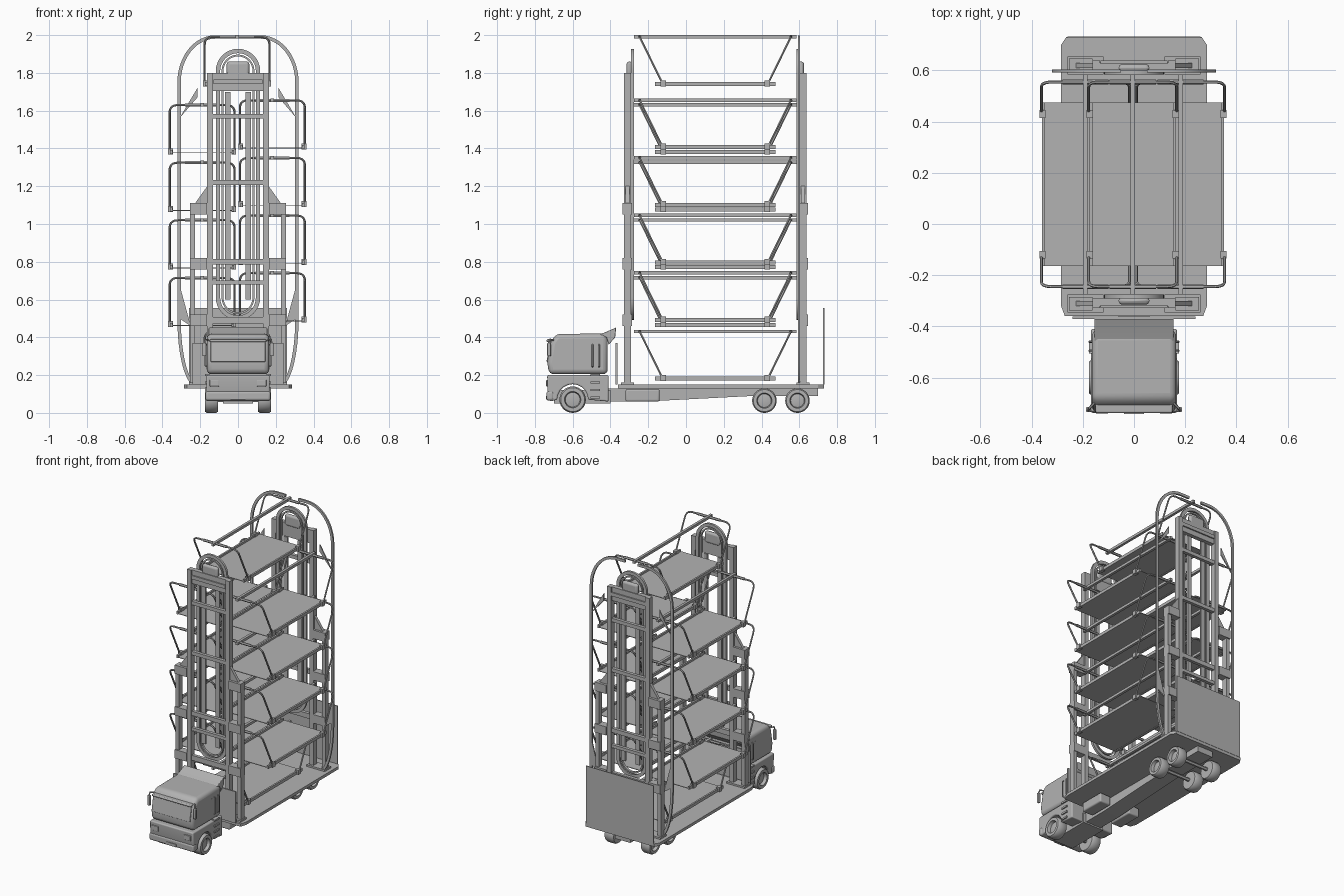
import bpy, bmesh
from math import sin, cos, pi, radians
from mathutils import Vector

if "Cube" in bpy.data.objects:
    bpy.data.objects.remove(bpy.data.objects["Cube"])

grey = bpy.data.materials.new("plain grey")
grey.use_nodes = True
grey.diffuse_color = (0.45, 0.45, 0.45, 1)
grey.node_tree.nodes["Principled BSDF"].inputs["Base Color"].default_value = (0.45, 0.45, 0.45, 1)
smooth_parts = []
MID = 0.155          # y of the middle of the parking frame


def finish(name, bm, bevel=0, smooth=False):
    bmesh.ops.recalc_face_normals(bm, faces=bm.faces)
    mesh = bpy.data.meshes.new(name)
    bm.to_mesh(mesh)
    bm.free()
    mesh.materials.append(grey)
    ob = bpy.data.objects.new(name, mesh)
    bpy.context.collection.objects.link(ob)
    if bevel:
        mod = ob.modifiers.new("rounded edges", "BEVEL")
        mod.width, mod.segments, mod.limit_method = bevel, 4, "ANGLE"
        mod.angle_limit = radians(40)
    if bevel or smooth:
        smooth_parts.append(ob)
    return ob


def prism(name, pts, axis, a, b, bevel=0):
    """Extrude an outline along x, y or z."""
    def place(p, t):
        v = list(p)
        v.insert("xyz".index(axis), t)
        return v
    bm = bmesh.new()
    face = bm.faces.new([bm.verts.new(place(p, a)) for p in pts])
    out = bmesh.ops.extrude_face_region(bm, geom=[face])
    shift = Vector(place((0, 0), b - a))
    bmesh.ops.translate(bm, vec=shift, verts=[v for v in out["geom"] if isinstance(v, bmesh.types.BMVert)])
    return finish(name, bm, bevel)


def box(name, x, y, z, bevel=0):
    x, y, z = sorted(x), sorted(y), sorted(z)
    return prism(name, [(x[0], y[0]), (x[1], y[0]), (x[1], y[1]), (x[0], y[1])], "z", z[0], z[1], bevel)


def strip(name, pts, width, y0, y1, closed=False):
    """Flat band following a path in the xz plane."""
    bm, rings, n = bmesh.new(), [], len(pts)
    for i, p in enumerate(pts):
        before = pts[i - 1] if closed or i else p
        after = pts[(i + 1) % n] if closed or i < n - 1 else p
        d = (Vector(after) - Vector(before)).normalized() * width / 2
        rings.append([bm.verts.new((p[0] + s * d.y, y, p[1] - s * d.x))
                      for s, y in ((1, y0), (1, y1), (-1, y1), (-1, y0))])
    for i in range(n if closed else n - 1):
        a, b = rings[i], rings[(i + 1) % n]
        for k in range(4):
            j = (k + 1) % 4
            bm.faces.new((a[k], a[j], b[j], b[k]))
    if not closed:
        bm.faces.new(rings[0])
        bm.faces.new(rings[-1])
    return finish(name, bm, 0, True)


def tube(name, pts, r, fillet=0):
    """Round rod through points, with softened corners."""
    pts = [Vector(p) for p in pts]
    path = [pts[0]]
    for a, b, c in zip(pts, pts[1:], pts[2:]):
        p, q = b + (a - b).normalized() * fillet, b + (c - b).normalized() * fillet
        path += [p.lerp(b, t / 5).lerp(b.lerp(q, t / 5), t / 5) for t in range(6)] if fillet else [b]
    path.append(pts[-1])
    cu = bpy.data.curves.new(name, "CURVE")
    cu.dimensions, cu.bevel_depth, cu.bevel_resolution, cu.use_fill_caps = "3D", r, 1, True
    sp = cu.splines.new("POLY")
    sp.points.add(len(path) - 1)
    for point, co in zip(sp.points, path):
        point.co = (*co, 1)
    temp = bpy.data.objects.new(name, cu)
    bm = bmesh.new()
    mesh = bpy.data.meshes.new_from_object(temp)
    bm.from_mesh(mesh)
    bpy.data.objects.remove(temp)
    return finish(name, bm, 0, True)


def wheel(name, x0, x1, y, r):
    """Tyre and dished rim turned around the axle."""
    w = x1 - x0
    section = [(x0, 0), (x0, r * .5), (x0, r * .9), (x0 + w * .15, r), (x1 - w * .15, r),
               (x1, r * .9), (x1, r * .62), (x1 - w * .3, r * .55), (x1 - w * .2, 0)]
    bm = bmesh.new()
    vs = [bm.verts.new((x, y, r + h)) for x, h in section]
    edges = [bm.edges.new(e) for e in zip(vs, vs[1:])]
    bmesh.ops.spin(bm, geom=vs + edges, cent=(0, y, r), axis=(1, 0, 0), angle=2 * pi, steps=32)
    bmesh.ops.remove_doubles(bm, verts=bm.verts, dist=1e-5)
    finish(name, bm, 0, True)


# Truck bed, chassis and end boards
prism("bed", [(-.27, -.36), (.27, -.36), (.285, -.32), (.285, .70), (.265, .73), (-.265, .73),
              (-.285, .70), (-.285, -.32)], "z", .13, .15)
box("tail_board", (-.26, .26), (.726, .732), (.15, .555))
box("head_board", (-.24, .24), (-.372, -.362), (.15, .37))
prism("chassis_spine", [(-.42, .06), (-.22, .06), (.36, .09), (.70, .09), (.70, .13), (-.42, .13)],
      "x", -.06, .06)
box("front_chassis", (-.08, .08), (-.7, -.4), (.05, .12))

# Cab: lower body with wheel arch, upper body, visor and roof fairing
arch = [(-.60 + .082 * cos(a * pi / 10), .07 + .082 * sin(a * pi / 10)) for a in range(11)]
prism("cab_lower", [(-.41, .06)] + arch + [(-.72, .06), (-.732, .09), (-.735, .20), (-.41, .20)],
      "x", -.168, .168, .008)
prism("cab_upper", [(-.725, .205), (-.735, .27), (-.715, .38), (-.685, .418), (-.43, .42), (-.415, .39),
                    (-.415, .205)], "x", -.165, .165, .025)
prism("windscreen", [(-.739, .27), (-.72, .375), (-.71, .375), (-.73, .27)], "x", -.145, .145, .004)
box("sun_visor", (-.15, .15), (-.738, -.70), (.375, .39), .006)
box("bumper", (-.172, .172), (-.738, -.70), (.065, .115), .012)
prism("roof_fairing", [(-.46, .415), (-.42, .43), (-.37, .452), (-.375, .40), (-.41, .36), (-.42, .40)],
      "x", -.155, .155, .004)
box("number_plate", (-.04, .04), (-.742, -.735), (.07, .09))

for s, side in ((1, "left"), (-1, "right")):
    wheel(side + "_front_wheel", s * .105, s * .175, -.60, .07)
    for y in (.415, .59):
        wheel(side + "_rear_wheel", s * .105, s * .175, y, .065)
    box(side + "_fuel_tank", (s * .075, s * .16), (-.32, -.14), (.06, .125), .01)
    tube(side + "_mirror_arm", [(s * .155, -.70, .385), (s * .175, -.72, .39), (s * .18, -.73, .36)], .005)
    box(side + "_mirror", (s * .168, s * .188), (-.735, -.715), (.30, .37), .005)
    for y in (-.495, -.46):
        tube(side + "_grab_handle", [(s * .16, y, .24), (s * .174, y, .25), (s * .174, y, .355),
                                     (s * .16, y, .365)], .004)
    for z in (.075, .115, .155, .195):
        box(side + "_cab_step", (s * .15, s * .176), (-.505, -.455), (z, z + .012))
    box(side + "_door_seam", (s * .164, s * .167), (-.53, -.525), (.23, .36))
    box(side + "_headlight", (s * .10, s * .15), (-.74, -.73), (.14, .175), .003)
for y in (-.60, .415, .59):
    tube("axle", [(-.11, y, .067), (.11, y, .067)], .012)

# Two lifting towers, one at each end of the bed
def stadium(r, low, high, n=16):
    top = [(r * cos(a * pi / n), high + r * sin(a * pi / n)) for a in range(n + 1)]
    return top + [(-x, low - (z - high)) for x, z in top]


for e, end in ((-1, "front"), (1, "rear")):
    def span(a, b):
        return (MID + e * a, MID + e * b)
    deep = span(.445, .483)
    for s in (1, -1):
        box(end + "_main_post", (s * .132, s * .163), deep, (.15, 1.8))
        box(end + "_outer_post", (s * .227, s * .254), deep, (.15, 1.11))
        box(end + "_guide_rail", (s * .04, s * .07), span(.446, .458), (.6, 1.7))
        prism(end + "_gusset", [(s * .163, 1.20), (s * .163, 1.11), (s * .227, 1.11)], "y", *span(.455, .475))
        for z in (.49, .79, 1.08):
            box(end + "_post_bracket", (s * .163, s * .254), span(.44, .492), (z - .03, z + .03))
        box(end + "_foot", (s * .12, s * .26), span(.43, .50), (.15, .162))
    for z, half, h in ((1.57, .15, .025), (1.22, .15, .025), (.80, .23, .03), (.69, .15, .022), (.49, .25, .035)):
        box(end + "_cross_bar", (-half, half), span(.455, .478), (z - h / 2, z + h / 2))
    box(end + "_top_beam", (-.163, .163), span(.445, .475), (1.705, 1.8))
    box(end + "_drive_slot", (-.13, .13), span(.475, .484), (1.74, 1.765))
    box(end + "_drive_cover", (-.06, .06), span(.44, .47), (1.78, 1.86), .02)
    ys = span(.43, .446)
    strip(end + "_chain_track", stadium(.106, .61, 1.81), .023, *ys, closed=True)
    strip(end + "_inner_chain_track", stadium(.082, .61, 1.81), .01, *ys, closed=True)

# Tall guard hoop behind the platforms, open at the top
quarter = [i * pi / 24 for i in range(13)]
for s, side in ((1, "left"), (-1, "right")):
    low = [(s * (.22 + .092 * cos(a)), .50 - .35 * sin(a)) for a in reversed(quarter)]
    high = [(s * (.12 + .192 * cos(a)), 1.75 + .24 * sin(a)) for a in quarter]
    strip(side + "_guard_hoop", low + high + [(s * .05, 1.99)], .018, .592, .604)
    prism(side + "_upper_wing", [(s * .31, 1.56), (s * .215, 1.72), (s * .215, 1.67)], "y", .594, .602)
    prism(side + "_lower_wing", [(s * .31, .68), (s * .25, .46), (s * .31, .50)], "y", .594, .602)


# Hanging platforms: carrier bar, bent rod hangers and a thin lipped tray
def platform(x, top):
    tray = top - .265
    box("carrier_bar", (x - .009, x + .009), (MID - .43, MID + .43), (top - .018, top))
    box("tray", (x - .165, x + .165), (MID - .32, MID + .32), (tray, tray + .004))
    for s in (1, -1):
        box("tray_lip", (x + s * .158, x + s * .17), (MID - .32, MID + .32), (tray - .004, tray + .017))
    for e in (1, -1):
        rod_y, foot_y = MID + e * .40, MID + e * .275
        tube("hanger", [(x - .172, foot_y, tray), (x - .172, rod_y, top - .01),
                        (x + .172, rod_y, top - .01), (x + .172, foot_y, tray)], .006, .045)
        tube("hanger_sleeve", [(x - .09, rod_y, top - .01), (x + .09, rod_y, top - .01)], .009)
        for s in (1, -1):
            box("hanger_clamp", (x + s * .155, x + s * .18), (foot_y - .015, foot_y + .015),
                (tray - .006, tray + .026))


platform(-.005, 2.0)
platform(-.005, .44)
for i in range(4):
    platform(-.19, 1.64 - i * .305)
    platform(.182, 1.665 - i * .305)

# Smooth shading on the rounded parts
bpy.ops.object.select_all(action="DESELECT")
for ob in smooth_parts:
    ob.select_set(True)
bpy.context.view_layer.objects.active = smooth_parts[0]
bpy.ops.object.shade_smooth_by_angle(angle=radians(35))
